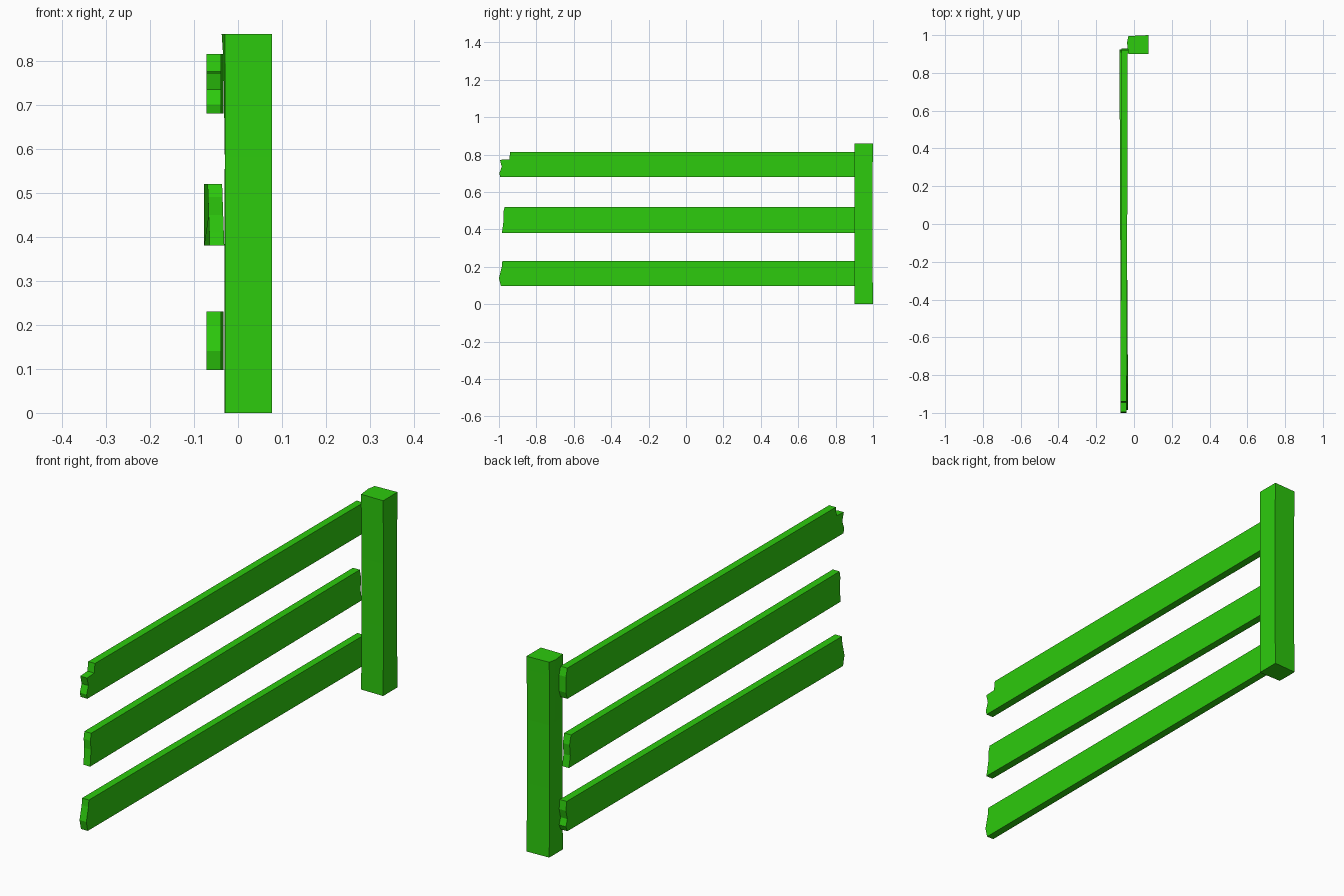
import bpy
import bmesh

if "Cube" in bpy.data.objects:
    bpy.data.objects.remove(bpy.data.objects["Cube"], do_unlink=True)

green = bpy.data.materials.new("bright green")
green.use_nodes = True
colour = (0.026, 0.597, 0.004, 1)
green.diffuse_color = colour
green.node_tree.nodes["Principled BSDF"].inputs["Base Color"].default_value = colour


def loft(name, rings):
    """Join matching rings of points into a closed, flat-faced solid."""
    bm = bmesh.new()
    loops = [[bm.verts.new(p) for p in ring] for ring in rings]
    for a, b in zip(loops, loops[1:]):
        for i in range(len(a)):
            j = (i + 1) % len(a)
            bm.faces.new((a[i], a[j], b[j], b[i]))
    bm.faces.new(loops[0])
    bm.faces.new(loops[-1])
    bmesh.ops.recalc_face_normals(bm, faces=bm.faces)
    mesh = bpy.data.meshes.new(name)
    bm.to_mesh(mesh)
    bm.free()
    mesh.materials.append(green)
    obj = bpy.data.objects.new(name, mesh)
    bpy.context.collection.objects.link(obj)


def rail(name, near, far, near_x, far_x, thick=0.033, bow=0.0):
    """Plank with a rough (y, z) outline, slightly turned, optionally bowed."""
    outline = near + far
    low = min(z for y, z in outline)
    high = max(z for y, z in outline)

    def side(offset):
        ring = []
        for y, z in outline:
            t = (y + 1) / 1.93
            h = (z - low) / (high - low)
            x = near_x + (far_x - near_x) * t + offset + bow * (1 - h) * (1 - t)
            ring.append((x, y, z))
        return ring

    loft(name, [side(0), side(thick)])


# Square post with a slightly bulged, worn side
rings = []
for z, bulge, worn in ((0, 0.001, 0), (0.3, 0.001, 0.004), (0.58, 0.0, 0.004),
                       (0.8, 0.003, 0.001), (0.86, 0.007, 0)):
    rings.append([(-0.03, 0.9 + worn / 2, z), (0.077, 0.9 + worn / 2, z),
                  (0.077, 1 - worn, z), (-0.03, 0.995 - worn, z),
                  (-0.03 - bulge, 0.96, z)])
loft("post", rings)

# Three broken-ended rails: near end runs upward, far end downward
rail("top_rail",
     [(-0.993, 0.68), (-0.998, 0.7), (-0.985, 0.735), (-0.995, 0.772),
      (-0.945, 0.775), (-0.94, 0.815)],
     [(0.92, 0.815), (0.93, 0.78), (0.93, 0.71), (0.92, 0.68)],
     -0.072, -0.066)
rail("middle_rail",
     [(-0.985, 0.38), (-0.98, 0.41), (-0.975, 0.45), (-0.977, 0.49), (-0.97, 0.52)],
     [(0.91, 0.52), (0.92, 0.48), (0.915, 0.43), (0.925, 0.38)],
     -0.069, -0.077, bow=0.005)
rail("bottom_rail",
     [(-0.99, 0.097), (-1, 0.14), (-0.985, 0.2), (-0.982, 0.23)],
     [(0.925, 0.23), (0.93, 0.19), (0.92, 0.15), (0.93, 0.12), (0.92, 0.097)],
     -0.072, -0.066)
